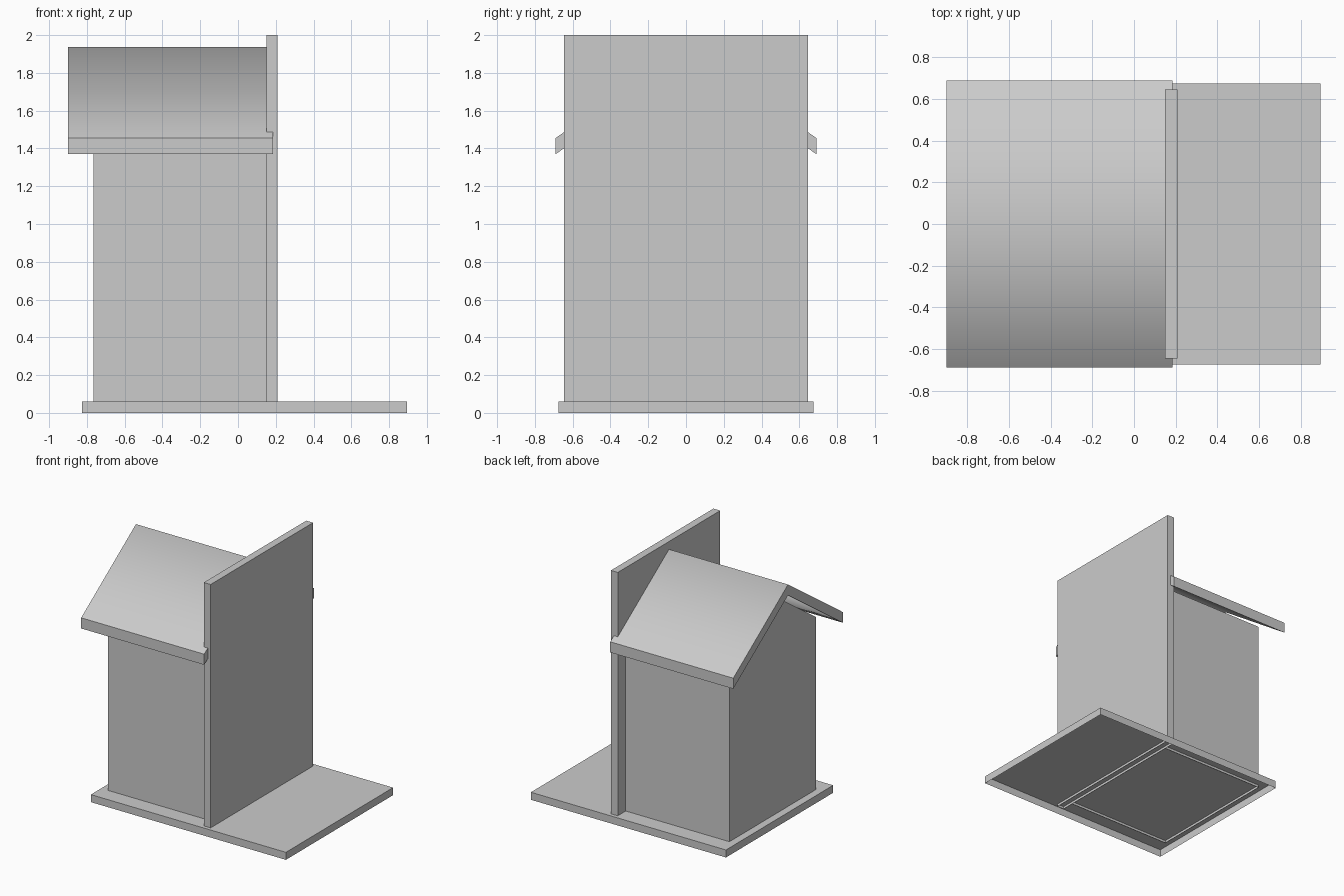
import bpy, bmesh

if "Cube" in bpy.data.objects:
    bpy.data.objects.remove(bpy.data.objects["Cube"])


def make(name, bm):
    me = bpy.data.meshes.new(name)
    bm.to_mesh(me)
    bm.free()
    ob = bpy.data.objects.new(name, me)
    bpy.context.collection.objects.link(ob)
    return ob


def prism(profile, x0, x1):
    """Extrude a (y, z) outline along x."""
    bm = bmesh.new()
    face = bm.faces.new([bm.verts.new((x0, y, z)) for y, z in profile])
    ext = bmesh.ops.extrude_face_region(bm, geom=[face], use_keep_orig=True)
    moved = [v for v in ext["geom"] if isinstance(v, bmesh.types.BMVert)]
    bmesh.ops.translate(bm, vec=(x1 - x0, 0, 0), verts=moved)
    bmesh.ops.recalc_face_normals(bm, faces=bm.faces)
    return bm


def open_bottom(bm):
    """Drop the downward face, leaving a hollow shell."""
    low = [f for f in bm.faces if f.normal.z < -0.99]
    bmesh.ops.delete(bm, geom=low, context='FACES')
    return bm


def box_profile(half_y, z0, z1):
    return [(-half_y, z0), (half_y, z0), (half_y, z1), (-half_y, z1)]


# Ground slab, an open-bottomed pan
make("base", open_bottom(prism(box_profile(0.675, 0, 0.06), -0.825, 0.895)))

# Tall dividing board, reaching slightly below the slab top
make("tall_board", open_bottom(prism(box_profile(0.645, 0.04, 2.0), 0.15, 0.21)))

# House body with pitched gables
gable = [(-0.545, 0.04), (0.545, 0.04), (0.545, 1.435), (0, 1.815), (-0.545, 1.435)]
make("house_body", open_bottom(prism(gable, -0.765, 0.15)))

# Roof: two sloped slabs in one chevron section, notched into the board
chevron = [(-0.69, 1.37), (0, 1.853), (0.69, 1.37),
           (0.69, 1.455), (0, 1.938), (-0.69, 1.455)]
bm = prism(chevron, -0.9, 0.185)
for f in bm.faces:
    f.smooth = True
for e in bm.edges:
    # only the ridge lines blend smoothly
    e.smooth = all(abs(v.co.y) < 1e-4 for v in e.verts)
make("roof", bm)
